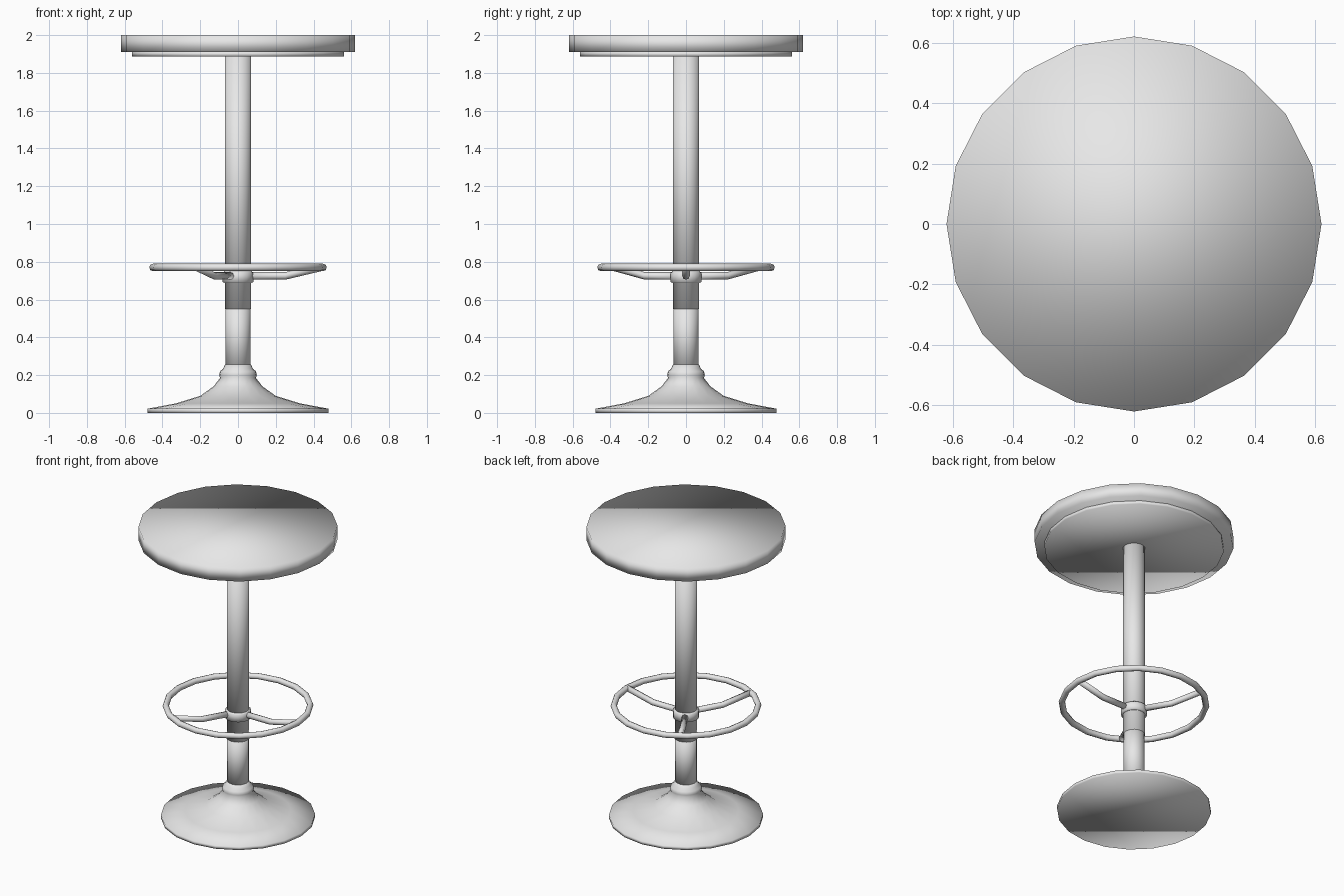
import bpy, bmesh
from math import cos, sin, tau, radians
from mathutils import Vector

cube = bpy.data.objects.get("Cube")
if cube:
    bpy.data.objects.remove(cube, do_unlink=True)

grey = bpy.data.materials.new("light_grey")
grey.use_nodes = True
grey.diffuse_color = (0.8, 0.8, 0.8, 1)
grey.node_tree.nodes["Principled BSDF"].inputs["Base Color"].default_value = (0.8, 0.8, 0.8, 1)


def finish(name, bm):
    bmesh.ops.recalc_face_normals(bm, faces=bm.faces)
    for f in bm.faces:
        f.smooth = True
    mesh = bpy.data.meshes.new(name)
    bm.to_mesh(mesh)
    bm.free()
    mesh.materials.append(grey)
    obj = bpy.data.objects.new(name, mesh)
    bpy.context.collection.objects.link(obj)
    return obj


def bridge(bm, a, b):
    n = len(a)
    for i in range(n):
        j = (i + 1) % n
        bm.faces.new((a[i], a[j], b[j], b[i]))


def lathe(name, profile, sides=20):
    """Closed solid turned about z from (radius, height) points, bottom to top."""
    bm = bmesh.new()
    rings = [[bm.verts.new((r * cos(tau * i / sides), r * sin(tau * i / sides), z))
              for i in range(sides)] for r, z in profile]
    for a, b in zip(rings, rings[1:]):
        bridge(bm, a, b)
    bm.faces.new(rings[0])
    bm.faces.new(rings[-1])
    return finish(name, bm)


def torus(name, major, minor, z, segments=20, sides=8):
    bm = bmesh.new()
    rings = []
    for i in range(segments):
        a = tau * i / segments
        ring = []
        for k in range(sides):
            t = tau * k / sides
            r = major + minor * cos(t)
            ring.append(bm.verts.new((r * cos(a), r * sin(a), z + minor * sin(t))))
        rings.append(ring)
    for i in range(segments):
        bridge(bm, rings[i], rings[(i + 1) % segments])
    return finish(name, bm)


def spoke(name, path, radius, angle, sides=8):
    """Tube along (distance, height) points, pointing outward at an angle."""
    out, side = Vector((cos(angle), sin(angle), 0)), Vector((-sin(angle), cos(angle), 0))
    bm = bmesh.new()
    rings = []
    for d, z in path:
        rings.append([bm.verts.new(out * d + side * radius * cos(tau * k / sides)
                                   + Vector((0, 0, z + radius * sin(tau * k / sides))))
                      for k in range(sides)])
    for a, b in zip(rings, rings[1:]):
        bridge(bm, a, b)
    bm.faces.new(rings[0])
    bm.faces.new(rings[-1])
    return finish(name, bm)


# Seat and the plate below it
lathe("seat", [(0.62, 1.91), (0.62, 2.0)])
lathe("seat_plate", [(0.56, 1.887), (0.56, 1.912)])

# Telescoping column
lathe("upper_column", [(0.07, 0.55), (0.07, 1.89)])
lathe("lower_column", [(0.067, 0.2), (0.067, 0.6)])

# Flared base with collar
lathe("base", [(0.48, 0), (0.48, 0.022), (0.33, 0.05), (0.2, 0.09), (0.13, 0.14),
               (0.095, 0.185), (0.1, 0.2), (0.095, 0.22), (0.078, 0.235), (0.07, 0.255)])

# Footrest: hub, ring and three bent spokes
lathe("footrest_hub", [(0.07, 0.688), (0.081, 0.692), (0.081, 0.742), (0.07, 0.75)])
torus("footrest_ring", 0.45, 0.02, 0.77)
for i in range(3):
    spoke(f"footrest_spoke_{i + 1}", [(0.06, 0.725), (0.25, 0.725), (0.44, 0.77)],
          0.02, radians(120 * i))
